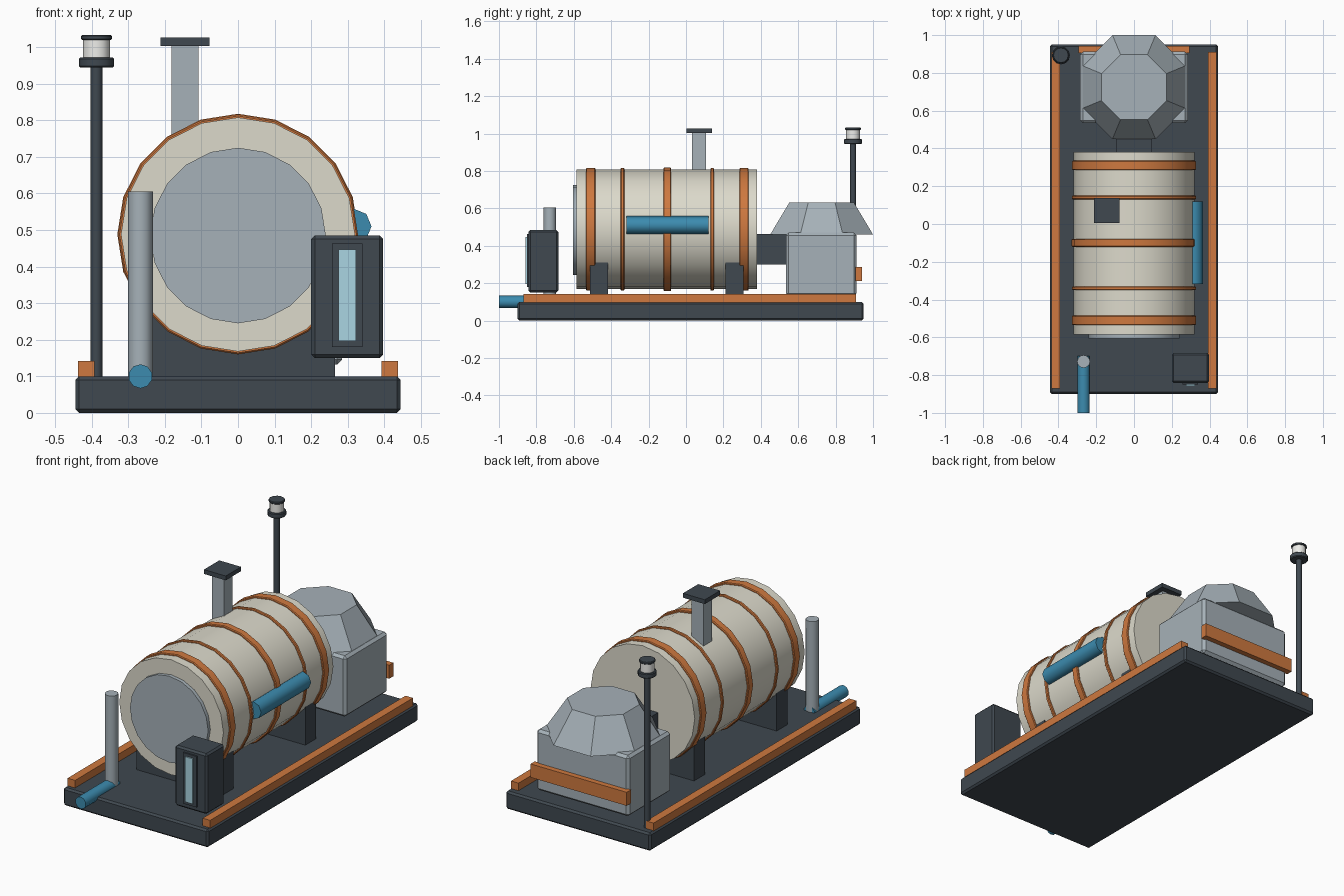
import bpy, math
from mathutils import Vector

if "Cube" in bpy.data.objects:
    bpy.data.objects.remove(bpy.data.objects["Cube"])


def material(name, r, g, b):
    m = bpy.data.materials.new(name)
    m.diffuse_color = (r, g, b, 1)
    m.use_nodes = True
    m.node_tree.nodes["Principled BSDF"].inputs["Base Color"].default_value = m.diffuse_color
    return m


DARK = material("dark_steel", 0.05, 0.065, 0.08)
ORANGE = material("orange_paint", 0.62, 0.19, 0.05)
CREAM = material("cream_paint", 0.72, 0.70, 0.60)
GREY = material("grey_metal", 0.38, 0.44, 0.48)
BLUE = material("blue_pipe", 0.045, 0.26, 0.43)
GLASS = material("pale_glass", 0.40, 0.66, 0.76)
WHITE = material("white_lens", 0.85, 0.85, 0.82)


def bevel(o, width):
    mod = o.modifiers.new("bevel", "BEVEL")
    mod.width = width
    mod.segments = 1


def box(name, x, y, z, mat, bev=0):
    """Box from (min, max) ranges."""
    bpy.ops.mesh.primitive_cube_add(size=1, location=[(a + b) / 2 for a, b in (x, y, z)])
    o = bpy.context.object
    o.name = name
    o.scale = [b - a for a, b in (x, y, z)]
    bpy.ops.object.transform_apply(location=False, rotation=False, scale=True)
    o.data.materials.append(mat)
    if bev:
        bevel(o, bev)
    return o


def rod(name, a, b, r, mat, n=12, r2=None, smooth=True, bev=0, spin=0):
    """Cylinder or frustum between two points."""
    a, b = Vector(a), Vector(b)
    d = b - a
    bpy.ops.mesh.primitive_cone_add(vertices=n, radius1=r, radius2=r if r2 is None else r2,
                                    depth=d.length, location=(a + b) / 2)
    o = bpy.context.object
    o.name = name
    # turn the mesh first so the end facets line up, then aim the axis
    o.rotation_euler = (0, 0, spin)
    bpy.ops.object.transform_apply(location=False, rotation=True, scale=False)
    o.rotation_euler = d.to_track_quat('Z', 'Y').to_euler()
    o.data.materials.append(mat)
    if smooth:
        bpy.ops.object.shade_smooth_by_angle(angle=math.radians(50))
    if bev:
        bevel(o, bev)
    return o


# skid base and rails
box("skid_base", (-0.445, 0.445), (-0.9, 0.95), (0, 0.1), DARK, 0.01)
for side, s in (("left", -1), ("right", 1)):
    box(side + "_rail", sorted((s * 0.392, s * 0.438)), (-0.87, 0.91), (0.098, 0.142), ORANGE)

# tank with end plate
TZ = 0.488
rod("tank", (0, -0.585, TZ), (0, 0.38, TZ), 0.32, CREAM, 20)
rod("tank_end_plate", (0, -0.605, TZ - 0.003), (0, -0.58, TZ - 0.003), 0.24, GREY, 20)

# tank bands
for i, (y, w, r) in enumerate([(-0.51, 0.05, 0.328), (-0.34, 0.02, 0.328), (-0.1, 0.042, 0.33),
                               (0.14, 0.02, 0.328), (0.31, 0.05, 0.328)]):
    rod(f"tank_band_{i + 1}", (0, y - w / 2, TZ), (0, y + w / 2, TZ), r, ORANGE, 20, bev=0.004)

# tank saddles
for name, y in (("front", -0.465), ("back", 0.26)):
    box(name + "_saddle", (-0.265, 0.265), (y - 0.048, y + 0.048), (0.09, 0.312), DARK)

# generator housing, faceted hood, duct and bumper
box("generator_housing", (-0.285, 0.285), (0.535, 0.912), (0.132, 0.47), GREY, 0.014)
k = math.cos(math.pi / 8)
rod("generator_hood", (0, 0.725, 0.46), (0, 0.725, 0.632), 0.275 / k, GREY, 8,
    r2=0.172 / k, smooth=False, spin=math.pi / 8)
box("connecting_duct", (-0.095, 0.095), (0.36, 0.55), (0.3, 0.462), DARK)
box("back_bumper", (-0.295, 0.295), (0.905, 0.942), (0.212, 0.287), ORANGE)

# square chimney
box("chimney", (-0.182, -0.108), (0.033, 0.107), (0.74, 1.005), GREY)
box("chimney_cap", (-0.212, -0.078), (0.004, 0.138), (1.003, 1.027), DARK)

# beacon mast
MX, MY = -0.387, 0.893
for name, z0, z1, r, mat, bev in (("mast_pole", 0.095, 0.95, 0.016, DARK, 0),
                                  ("beacon_collar", 0.944, 0.972, 0.048, DARK, 0.004),
                                  ("beacon_lens", 0.97, 1.022, 0.037, WHITE, 0),
                                  ("beacon_cap", 1.02, 1.033, 0.042, DARK, 0.003)):
    rod(name, (MX, MY, z0), (MX, MY, z1), r, mat, 12, bev=bev)

# pipes
rod("side_pipe", (0.317, -0.318, 0.51), (0.317, 0.12, 0.51), 0.048, BLUE, 8)
rod("outlet_pipe", (-0.267, -1.0, 0.1), (-0.267, -0.7, 0.1), 0.033, BLUE, 10)
rod("standpipe", (-0.267, -0.728, 0.09), (-0.267, -0.728, 0.605), 0.034, GREY, 12)

# control box with gauge
box("control_box", (0.2, 0.397), (-0.842, -0.683), (0.15, 0.485), DARK, 0.01)
box("gauge_frame", (0.257, 0.34), (-0.85, -0.83), (0.18, 0.463), DARK)
box("gauge_glass", (0.275, 0.322), (-0.857, -0.84), (0.196, 0.447), GLASS)
